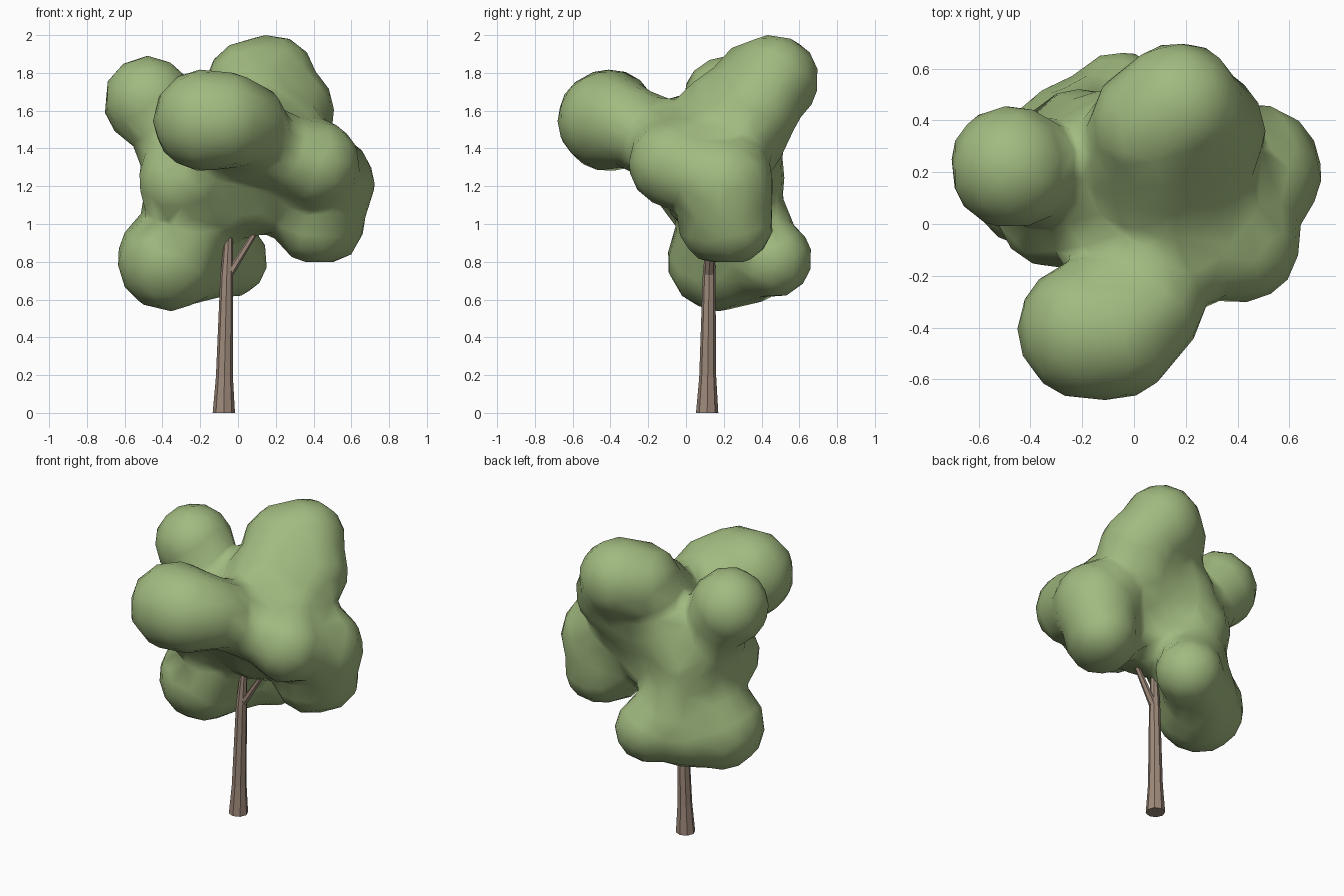
import bpy
import bmesh
from math import cos, sin, tau
from mathutils import Vector, Matrix

if "Cube" in bpy.data.objects:
    bpy.data.objects.remove(bpy.data.objects["Cube"])


def material(name, rgb):
    m = bpy.data.materials.new(name)
    m.use_nodes = True
    m.diffuse_color = (*rgb, 1)
    m.node_tree.nodes["Principled BSDF"].inputs["Base Color"].default_value = (*rgb, 1)
    return m


def make_object(name, bm, mat):
    mesh = bpy.data.meshes.new(name)
    bm.to_mesh(mesh)
    bm.free()
    mesh.materials.append(mat)
    obj = bpy.data.objects.new(name, mesh)
    bpy.context.collection.objects.link(obj)
    return obj


def tapered_limb(name, rings, sides, mat):
    """Loft level polygon rings, each given as a centre and a radius."""
    bm = bmesh.new()
    loops = []
    for centre, radius in rings:
        loops.append([bm.verts.new(Vector(centre) + radius * Vector(
            (cos(tau * i / sides), sin(tau * i / sides), 0))) for i in range(sides)])
    for low, high in zip(loops, loops[1:]):
        for i in range(sides):
            j = (i + 1) % sides
            bm.faces.new((low[i], low[j], high[j], high[i]))
    bm.faces.new(loops[0][::-1])
    bm.faces.new(loops[-1])
    return make_object(name, bm, mat)


leaf_green = material("leaf green", (0.36, 0.495, 0.215))
bark_brown = material("bark brown", (0.34, 0.25, 0.195))

# Trunk with a flared foot, and one side branch
tapered_limb("trunk", [((-0.075, 0.112, 0), 0.059), ((-0.072, 0.115, 0.19), 0.045),
                       ((-0.06, 0.122, 0.72), 0.034), ((-0.05, 0.13, 0.94), 0.022)], 8, bark_brown)
tapered_limb("side_branch", [((-0.05, 0.122, 0.73), 0.026), ((0.1, 0.13, 0.97), 0.016)],
             6, bark_brown)

# Foliage clumps: centre and radius
clumps = [
    # front clump and its neck
    (-0.18, -0.41, 1.55, 0.265), (-0.08, -0.42, 1.55, 0.255), (0.04, -0.33, 1.53, 0.22),
    (0.05, -0.15, 1.45, 0.22), (0.2, -0.13, 1.4, 0.2),
    # top clump
    (0.17, 0.46, 1.76, 0.24), (0.07, 0.38, 1.73, 0.24), (0.27, 0.36, 1.6, 0.235),
    (0.1, 0.22, 1.55, 0.27), (0.2, 0.29, 1.45, 0.23),
    # upper side clump and its neck
    (-0.475, 0.22, 1.65, 0.235), (-0.33, 0.2, 1.43, 0.21),
    # broad clump on the other side
    (0.41, -0.07, 1.32, 0.23), (0.46, 0.2, 1.21, 0.26), (0.46, 0.25, 1.0, 0.21),
    (0.41, 0.18, 1.01, 0.22), (0.27, 0.1, 1.4, 0.24),
    # core
    (0.05, 0.15, 1.22, 0.28), (-0.31, 0.05, 1.22, 0.22), (-0.2, 0.27, 1.24, 0.25),
    (-0.12, 0.05, 1.32, 0.24), (-0.08, 0.27, 1.43, 0.25),
    # low clumps
    (-0.37, 0.17, 0.81, 0.265), (-0.3, 0.16, 0.9, 0.22), (-0.05, 0.46, 0.815, 0.205),
    (-0.24, 0.33, 0.8, 0.22), (-0.27, 0.2, 1.02, 0.23), (-0.16, 0.34, 0.98, 0.22),
]
bm = bmesh.new()
for x, y, z, r in clumps:
    bmesh.ops.create_icosphere(bm, subdivisions=3, radius=r * 1.045,
                               matrix=Matrix.Translation((x, y, z)))
foliage = make_object("foliage", bm, leaf_green)

# Fuse the clumps into one soft, coarse skin
fuse = foliage.modifiers.new("fuse", "REMESH")
fuse.mode = "VOXEL"
fuse.voxel_size = 0.03
soften = foliage.modifiers.new("soften", "SMOOTH")
soften.factor = 0.5
soften.iterations = 22
thin = foliage.modifiers.new("thin", "DECIMATE")
thin.ratio = 0.05

# Bake the modifiers so the skin can be shaded smooth
graph = bpy.context.evaluated_depsgraph_get()
skin = bpy.data.meshes.new_from_object(foliage.evaluated_get(graph))
foliage.modifiers.clear()
foliage.data = skin
for poly in skin.polygons:
    poly.use_smooth = True
